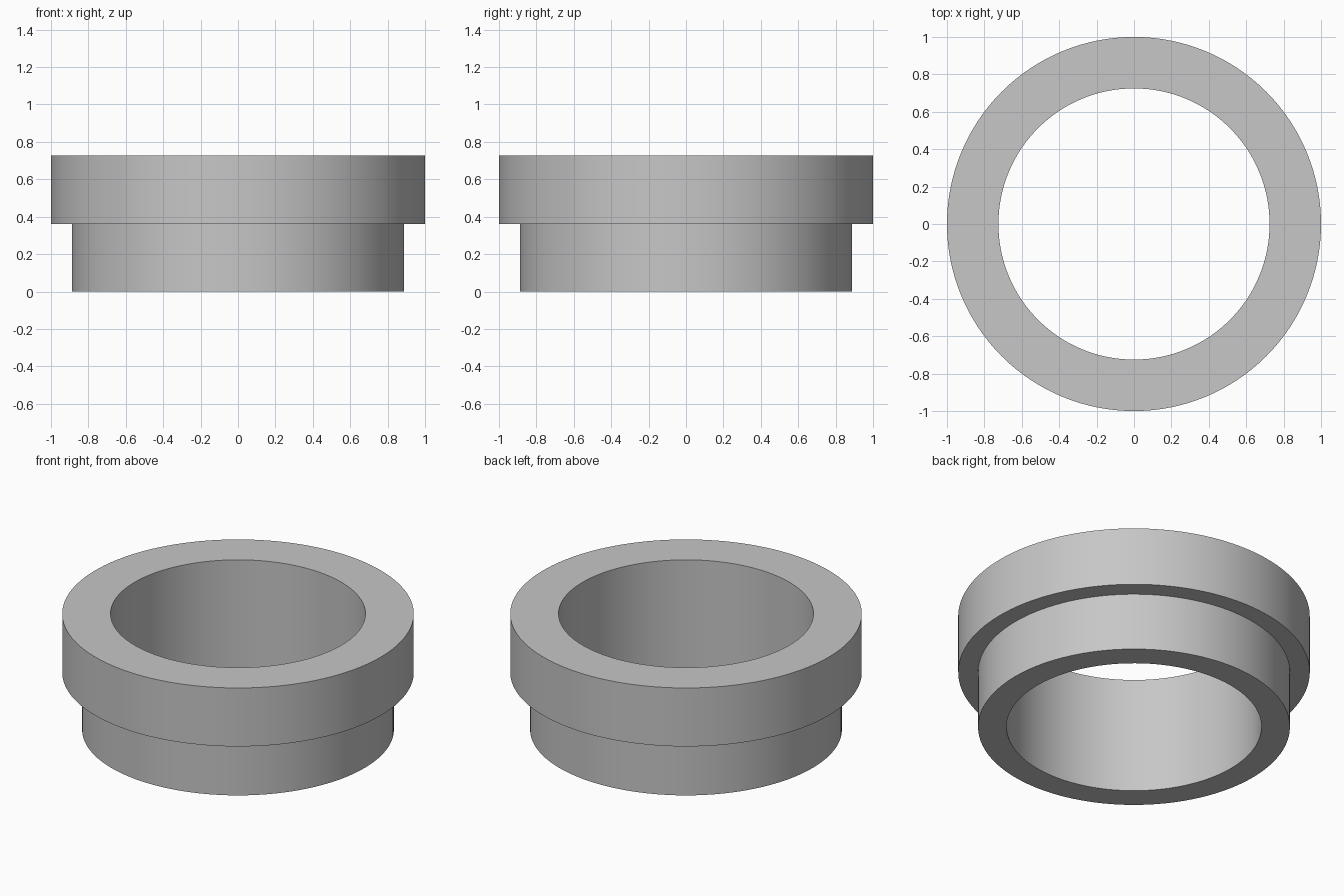
import bpy
import bmesh
import math

cube = bpy.data.objects.get("Cube")
if cube:
    bpy.data.objects.remove(cube, do_unlink=True)

# Dimensions
SEGMENTS = 128
BORE_RADIUS = 0.725
BODY_RADIUS = 0.887
FLANGE_RADIUS = 1.0
STEP_HEIGHT = 0.36
TOP_HEIGHT = 0.727

# Plain grey finish
grey = bpy.data.materials.new("light_grey")
grey.use_nodes = True
colour = (0.57, 0.57, 0.57, 1)
grey.diffuse_color = colour
grey.node_tree.nodes["Principled BSDF"].inputs["Base Color"].default_value = colour


def lathe(name, profile, material):
    """Revolve a closed (radius, height) profile about the z axis."""
    bm = bmesh.new()
    verts = [bm.verts.new((r, 0, z)) for r, z in profile]
    edges = [bm.edges.new((a, b)) for a, b in zip(verts, verts[1:] + verts[:1])]
    bmesh.ops.spin(bm, geom=verts + edges, cent=(0, 0, 0), axis=(0, 0, 1),
                   angle=math.tau, steps=SEGMENTS, use_merge=True)
    bmesh.ops.remove_doubles(bm, verts=bm.verts, dist=0.0001)
    bmesh.ops.recalc_face_normals(bm, faces=bm.faces)
    mesh = bpy.data.meshes.new(name)
    bm.to_mesh(mesh)
    bm.free()
    mesh.materials.append(material)
    obj = bpy.data.objects.new(name, mesh)
    bpy.context.collection.objects.link(obj)
    return obj


# Stepped bushing: narrow lower sleeve, wide upper flange, open bore
bushing = lathe("stepped_bushing", [
    (BORE_RADIUS, 0),
    (BODY_RADIUS, 0),
    (BODY_RADIUS, STEP_HEIGHT),
    (FLANGE_RADIUS, STEP_HEIGHT),
    (FLANGE_RADIUS, TOP_HEIGHT),
    (BORE_RADIUS, TOP_HEIGHT),
], grey)

# Smooth walls with crisp rims
bpy.ops.object.select_all(action="DESELECT")
bushing.select_set(True)
bpy.context.view_layer.objects.active = bushing
bpy.ops.object.shade_smooth_by_angle(angle=math.radians(30))
